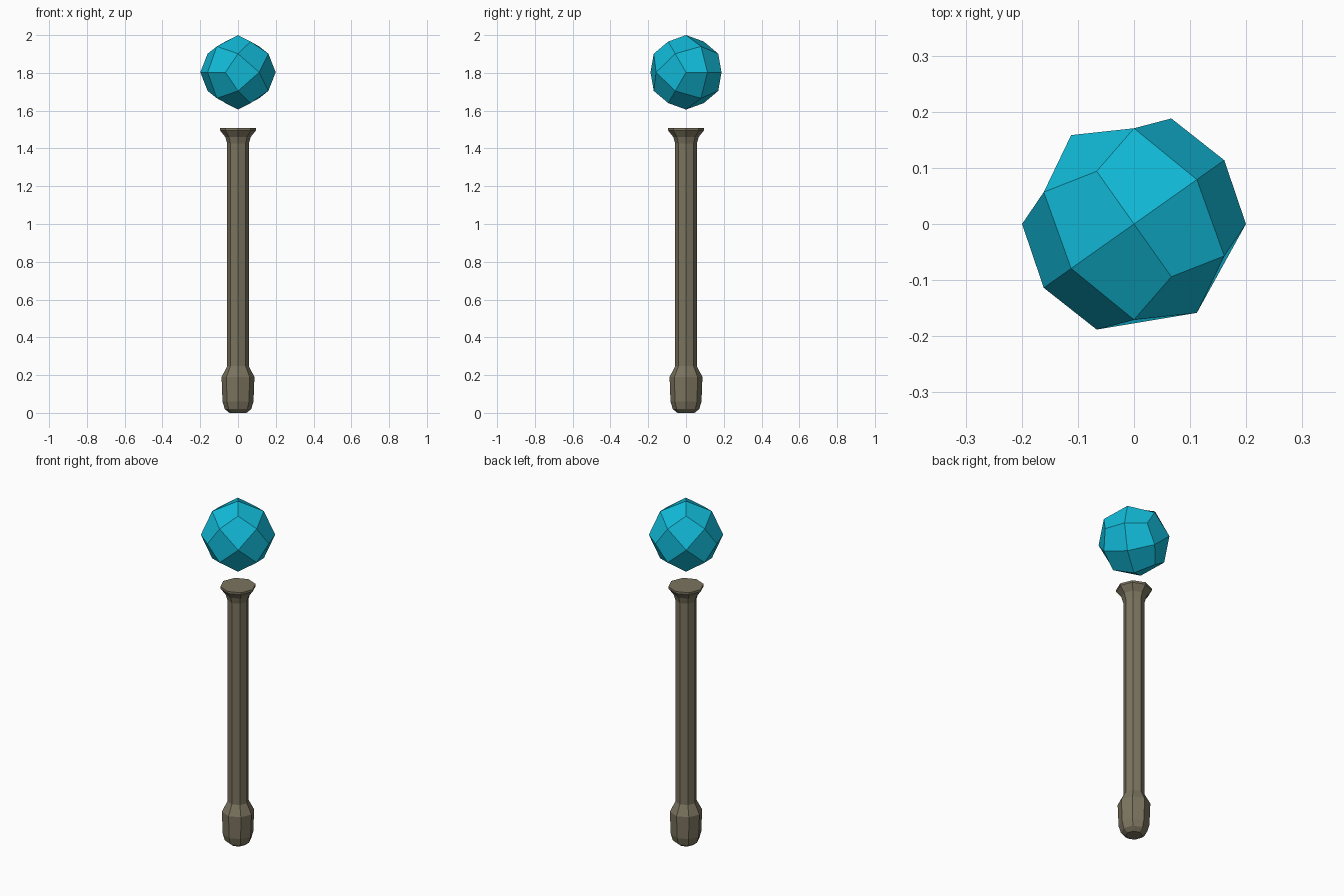
import bpy, bmesh
from math import cos, sin, pi, radians, sqrt
from mathutils import Vector

if "Cube" in bpy.data.objects:
    bpy.data.objects.remove(bpy.data.objects["Cube"])


def finish(name, bm, color):
    bmesh.ops.recalc_face_normals(bm, faces=bm.faces)
    me = bpy.data.meshes.new(name)
    bm.to_mesh(me)
    bm.free()
    ob = bpy.data.objects.new(name, me)
    bpy.context.collection.objects.link(ob)
    mat = bpy.data.materials.new(name + "_material")
    mat.diffuse_color = (*color, 1)
    mat.use_nodes = True
    mat.node_tree.nodes["Principled BSDF"].inputs["Base Color"].default_value = mat.diffuse_color
    me.materials.append(mat)
    return ob


def lathe(name, profile, sides, color):
    bm = bmesh.new()
    rings = [[bm.verts.new((r * cos(2 * pi * i / sides), r * sin(2 * pi * i / sides), z))
              for i in range(sides)] for r, z in profile]
    for a, b in zip(rings, rings[1:]):
        for i in range(sides):
            j = (i + 1) % sides
            bm.faces.new((a[i], a[j], b[j], b[i]))
    bm.faces.new(rings[0][::-1])
    bm.faces.new(rings[-1])
    return finish(name, bm, color)


# Octagonal staff: rounded pommel, straight shaft, flared cup
lathe("staff_handle", [
    (0.045, 0.0), (0.07, 0.02), (0.082, 0.06), (0.087, 0.19), (0.057, 0.248),
    (0.057, 1.425), (0.067, 1.46), (0.095, 1.495), (0.095, 1.507),
], 8, (0.2, 0.175, 0.115))

# Floating gem: once-divided cube pushed out to a ball, stood on an edge midpoint
bm = bmesh.new()
bmesh.ops.create_cube(bm, size=2)
bmesh.ops.subdivide_edges(bm, edges=bm.edges[:], cuts=1, use_grid_fill=True)
radius = {1: 0.194, 2: 0.197, 3: 0.1995}
turn = radians(35.264)
side = Vector((cos(turn), sin(turn), 0))
across = Vector((-sin(turn), cos(turn), 0))
up = Vector((0, 0, 1))
for v in bm.verts:
    kind = sum(abs(c) > 0.5 for c in v.co)
    x, y, z = v.co.normalized() * radius[kind]
    v.co = up * ((x + y) / sqrt(2)) + side * ((x - y) / sqrt(2)) + across * z + Vector((0, 0, 1.803))
finish("floating_gem", bm, (0.006, 0.5, 0.7))
